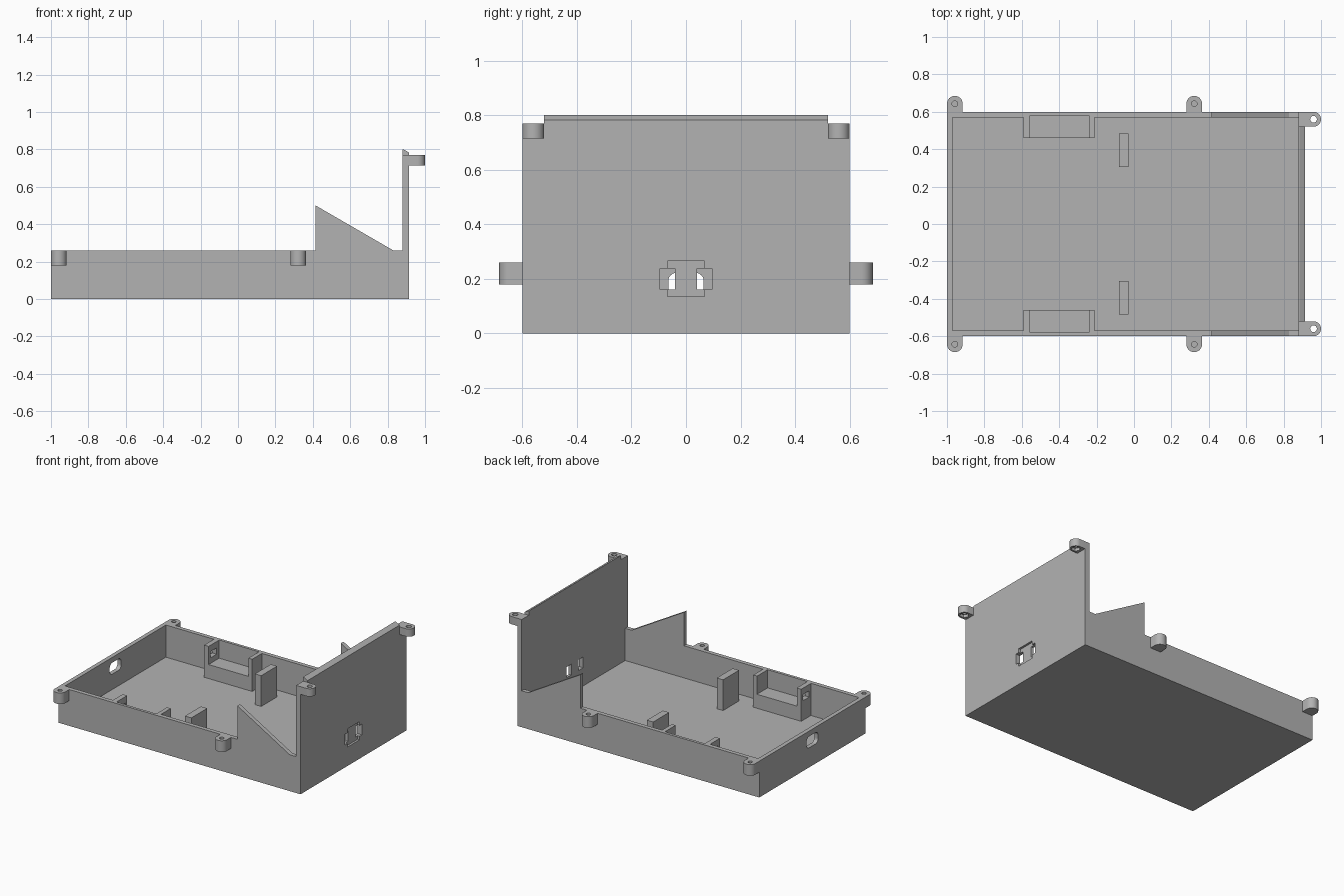
import bpy, bmesh, math

cube = bpy.data.objects.get("Cube")
if cube:
    bpy.data.objects.remove(cube, do_unlink=True)

grey = bpy.data.materials.new("plain grey")
grey.use_nodes = True
colour = (0.45, 0.45, 0.45, 1)
grey.diffuse_color = colour
grey.node_tree.nodes["Principled BSDF"].inputs["Base Color"].default_value = colour


def prism(name, points, axis, low, high):
    """Extrude a 2D outline along an axis: x uses (y, z), y uses (x, z), z uses (x, y)."""
    place = {"x": lambda a, b, t: (t, a, b),
             "y": lambda a, b, t: (a, t, b),
             "z": lambda a, b, t: (a, b, t)}[axis]
    bm = bmesh.new()
    bottom = [bm.verts.new(place(a, b, low)) for a, b in points]
    top = [bm.verts.new(place(a, b, high)) for a, b in points]
    bm.faces.new(bottom)
    bm.faces.new(top)
    for i in range(len(points)):
        j = (i + 1) % len(points)
        bm.faces.new((bottom[i], bottom[j], top[j], top[i]))
    bmesh.ops.recalc_face_normals(bm, faces=bm.faces)
    mesh = bpy.data.meshes.new(name)
    bm.to_mesh(mesh)
    bm.free()
    mesh.materials.append(grey)
    obj = bpy.data.objects.new(name, mesh)
    bpy.context.collection.objects.link(obj)
    return obj


def box(name, x, y, z):
    y = sorted(y)
    return prism(name, [(x[0], y[0]), (x[1], y[0]), (x[1], y[1]), (x[0], y[1])], "z", *z)


def arc(cx, cy, r, start, end, n):
    angles = [math.radians(start + (end - start) * i / n) for i in range(n + 1)]
    return [(cx + r * math.cos(a), cy + r * math.sin(a)) for a in angles]


def disc(cx, cy, r, n):
    return arc(cx, cy, r, 0, 360, n)[:-1]


def cut(obj, *cutters):
    """Subtract the cutters, bake the result and delete the cutters."""
    for c in cutters:
        c.hide_render = True
        mod = obj.modifiers.new("cut", "BOOLEAN")
        mod.operation, mod.solver, mod.object = "DIFFERENCE", "EXACT", c
    deps = bpy.context.evaluated_depsgraph_get()
    baked = bpy.data.meshes.new_from_object(obj.evaluated_get(deps))
    obj.modifiers.clear()
    obj.data = baked
    for c in cutters:
        bpy.data.objects.remove(c, do_unlink=True)


def smooth(obj):
    bpy.ops.object.select_all(action="DESELECT")
    obj.select_set(True)
    bpy.context.view_layer.objects.active = obj
    bpy.ops.object.shade_smooth_by_angle(angle=math.radians(30))


IN_Y, RIM, FLOOR = 0.57, 0.26, 0.03

# Tray with side gussets and tall end plate, from one side profile
profile = [(-1, 0), (0.915, 0), (0.915, 0.77), (0.88, 0.77), (0.88, RIM),
           (0.83, RIM), (0.415, 0.5), (0.415, RIM), (-1, RIM)]
tray = prism("tray", profile, "y", -0.6, 0.6)
cut(tray, box("cavity", (-0.97, 0.88), (-IN_Y, IN_Y), (FLOOR, 1)))

# Rounded slot in the low end wall
r = 0.03
slot = (arc(0.035, 0.192, r, 0, 90, 6) + arc(-0.035, 0.192, r, 90, 180, 6)
        + arc(-0.035, 0.17, r, 180, 270, 6) + arc(0.035, 0.17, r, 270, 360, 6))
cut(tray, prism("slot_cutter", slot, "x", -1.1, -0.9))

# Connector recess with two through windows in the end plate
cut(tray, box("recess_cutter", (0.9, 1), (-0.068, 0.068), (0.135, 0.265)))
for s in (-1, 1):
    cut(tray, box("window_cutter", (0.8, 1), (s * 0.04, s * 0.095), (0.16, 0.237)))
    # Shallow pocket in the side wall behind each bracket
    cut(tray, box("pocket_cutter", (-0.555, -0.24), (s * 0.5, s * 0.58), (0.13, 0.4)))

# Bevelled lip along the top of the end plate
prism("plate_lip", [(0.88, 0.77), (0.915, 0.77), (0.915, 0.783), (0.885, 0.8), (0.88, 0.8)],
      "y", -0.52, 0.52)

for s, side in ((-1, "right"), (1, "left")):
    # Wall bracket: ledge between two end posts, one post slotted
    box(side + "_bracket_ledge", (-0.555, -0.24), (s * 0.46, s * IN_Y), (FLOOR, 0.13))
    post = box(side + "_bracket_slotted_post", (-0.59, -0.555), (s * 0.46, s * IN_Y), (FLOOR, RIM))
    cut(post, box("post_cutter", (-0.7, -0.5), (s * 0.48, s * 0.55), (0.17, 0.215)))
    box(side + "_bracket_post", (-0.24, -0.21), (s * 0.46, s * IN_Y), (FLOOR, RIM))

    # Free-standing support post
    box(side + "_support_post", (-0.08, -0.03), (s * 0.305, s * 0.485), (FLOOR, 0.25))

    # Side screw lugs with blind holes
    for end, x in (("end", -0.958), ("middle", 0.322)):
        outline = ([(x + 0.042, 0.6)] + arc(x, 0.643, 0.042, 0, 180, 16) + [(x - 0.042, 0.6)])
        lug = prism(f"{side}_{end}_lug", [(a, s * b) for a, b in outline], "z", 0.18, RIM)
        cut(lug, prism("hole_cutter", disc(x, s * 0.643, 0.015, 16), "z", 0.2, 0.4))
        smooth(lug)

    # Upper lug on the end plate with a through hole and nut seat
    y = s * 0.56
    outline = [(0.915, y - 0.04)] + arc(0.96, y, 0.04, -90, 90, 16) + [(0.915, y + 0.04)]
    lug = prism(side + "_plate_lug", outline, "z", 0.715, 0.77)
    cut(lug, prism("hole_cutter", disc(0.96, y, 0.018, 16), "z", 0.6, 0.9))
    cut(lug, prism("nut_cutter", disc(0.96, y, 0.03, 6), "z", 0.6, 0.735))
    smooth(lug)
